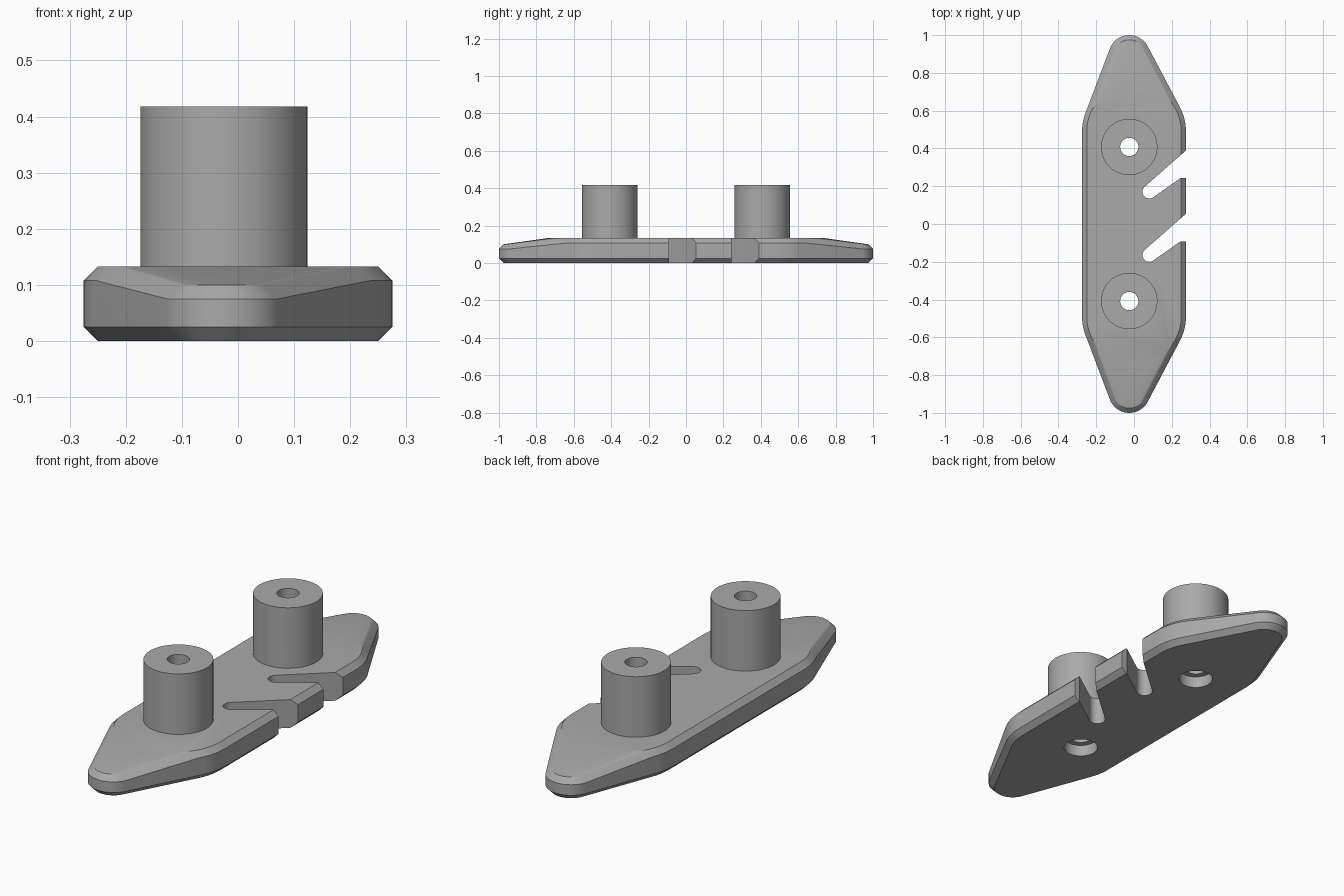
import bpy, bmesh
from math import sin, cos, pi, radians
from mathutils import Vector

cube = bpy.data.objects.get("Cube")
if cube:
    bpy.data.objects.remove(cube, do_unlink=True)

grey = bpy.data.materials.new("plain grey")
grey.use_nodes = True
grey.diffuse_color = (0.4, 0.4, 0.4, 1)
grey.node_tree.nodes["Principled BSDF"].inputs["Base Color"].default_value = (0.4, 0.4, 0.4, 1)

POST_X, POST_Y = -0.025, 0.408
CHAMFER = 0.025
HEIGHT = 0.133


def finish(name, bm):
    bmesh.ops.recalc_face_normals(bm, faces=bm.faces)
    mesh = bpy.data.meshes.new(name)
    bm.to_mesh(mesh)
    bm.free()
    mesh.materials.append(grey)
    ob = bpy.data.objects.new(name, mesh)
    bpy.context.collection.objects.link(ob)
    return ob


def ring(bm, x, y, r, z, n=96):
    return [bm.verts.new((x + r * cos(2 * pi * i / n), y + r * sin(2 * pi * i / n), z)) for i in range(n)]


def cylinder(name, x, y, r, z0, z1):
    bm = bmesh.new()
    low, high = ring(bm, x, y, r, z0), ring(bm, x, y, r, z1)
    bm.faces.new(low)
    bm.faces.new(high)
    for i in range(len(low)):
        bm.faces.new((low[i - 1], low[i], high[i], high[i - 1]))
    return finish(name, bm)


def prism(name, points, z0, z1):
    bm = bmesh.new()
    face = bm.faces.new([bm.verts.new((x, y, z0)) for x, y in points])
    out = bmesh.ops.extrude_face_region(bm, geom=[face])
    bmesh.ops.translate(bm, vec=(0, 0, z1 - z0), verts=[v for v in out["geom"] if isinstance(v, bmesh.types.BMVert)])
    return finish(name, bm)


def boolean(target, tool, operation):
    mod = target.modifiers.new(operation, "BOOLEAN")
    mod.operation, mod.solver, mod.object = operation, "EXACT", tool
    bpy.context.view_layer.objects.active = target
    bpy.ops.object.modifier_apply(modifier=mod.name)
    bpy.data.objects.remove(tool, do_unlink=True)


# Base: hull around two wide chamfered discs and two lower tip discs
bm = bmesh.new()
for side in (-1, 1):
    for x, y, r, h in ((0, 0.49, 0.275, HEIGHT), (POST_X, 0.89, 0.11, 0.1)):
        for inset, z in ((CHAMFER, 0), (0, CHAMFER), (0, h - CHAMFER), (CHAMFER, h)):
            ring(bm, x, side * y, r - inset, z)
hull = bmesh.ops.convex_hull(bm, input=bm.verts)
bmesh.ops.delete(bm, geom=list({v for v in hull["geom_interior"] + hull["geom_unused"]
                               if isinstance(v, bmesh.types.BMVert)}), context="VERTS")
bmesh.ops.dissolve_limit(bm, angle_limit=radians(0.5), verts=bm.verts, edges=bm.edges)
base = finish("cleat_base", bm)

# Slanted, flaring slots with rounded inner ends
for shift in (0, -0.335):
    arc = [(0.081 + 0.036 * cos(a), 0.171 + shift + 0.036 * sin(a))
           for a in (radians(133 + 173 * i / 24) for i in range(25))]
    outer = [(0.246, 0.243), (0.3, 0.243), (0.3, 0.411)]
    slot = prism("slot_cutter", arc + [(x, y + shift) for x, y in outer], -0.1, 0.3)
    boolean(base, slot, "DIFFERENCE")

# Posts, with a bore from above and a wider recess from below
for side in (-1, 1):
    y = side * POST_Y
    boolean(base, cylinder("post", POST_X, y, 0.149, 0.09, 0.418), "UNION")
    boolean(base, cylinder("recess_cutter", POST_X, y, 0.076, -0.1, 0.055), "DIFFERENCE")
    boolean(base, cylinder("bore_cutter", POST_X, y, 0.048, -0.1, 0.6), "DIFFERENCE")

bpy.ops.object.select_all(action="DESELECT")
base.select_set(True)
bpy.context.view_layer.objects.active = base
bpy.ops.object.shade_smooth_by_angle(angle=radians(20))
